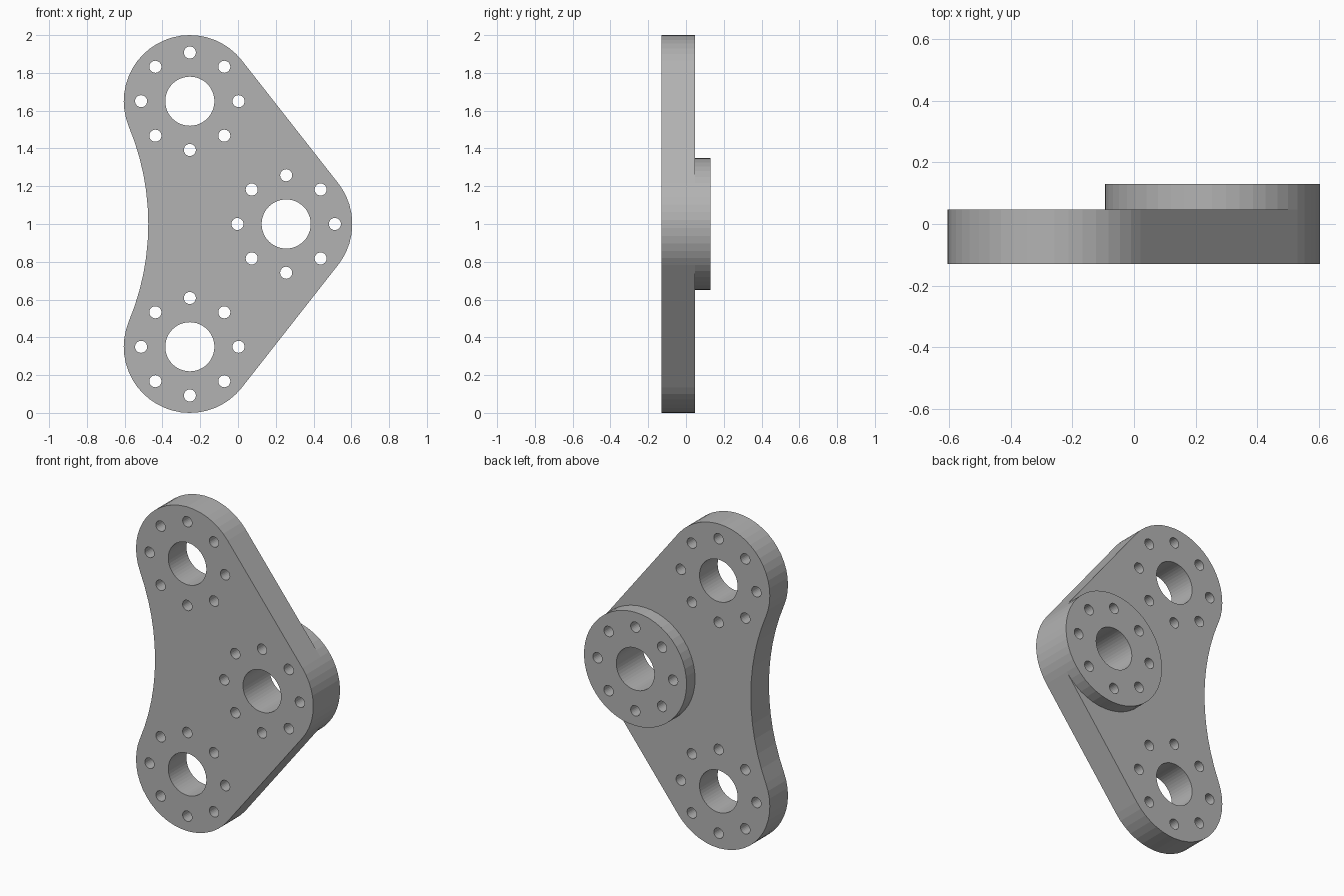
import bpy
from math import atan2, ceil, cos, hypot, pi, radians, sin

if "Cube" in bpy.data.objects:
    bpy.data.objects.remove(bpy.data.objects["Cube"])

# Main dimensions
LOBE_R, BORE_R, BOLT_R, BOLT_CIRCLE = 0.35, 0.13, 0.032, 0.258
TOP, BOTTOM, SIDE = (-0.255, 1.65), (-0.255, 0.35), (0.255, 1.0)
WAIST_R = 1.34
WAIST = (-0.475 - WAIST_R, 1.0)
FRONT, STEP, BACK = -0.13, 0.047, 0.13

steel = bpy.data.materials.new("grey_steel")
steel.use_nodes = True
colour = (0.45, 0.45, 0.45, 1)
steel.diffuse_color = colour
steel.node_tree.nodes["Principled BSDF"].inputs["Base Color"].default_value = colour


def arc(centre, radius, start, end, step=radians(7.5)):
    n = ceil(abs(end - start) / step)
    angles = [start + (end - start) * i / n for i in range(n + 1)]
    return [(centre[0] + radius * cos(a), centre[1] + radius * sin(a)) for a in angles]


def circle(centre, radius, sides):
    return arc(centre, radius, 0, 2 * pi, 2 * pi / sides)[:-1]


def hole_pattern(centre):
    # Central bore with a ring of eight bolt holes
    holes = [circle(centre, BORE_R, 48)]
    for bolt_centre in circle(centre, BOLT_CIRCLE, 8):
        holes.append(circle(bolt_centre, BOLT_R, 24))
    return holes


def extruded(name, loops, y0, y1):
    # Filled profile with holes, extruded from y0 to y1
    curve = bpy.data.curves.new(name, "CURVE")
    curve.dimensions = "2D"
    curve.fill_mode = "BOTH"
    curve.extrude = (y1 - y0) / 2
    for loop in loops:
        spline = curve.splines.new("POLY")
        spline.points.add(len(loop) - 1)
        for point, (x, z) in zip(spline.points, loop):
            point.co = (x, z, 0, 1)
        spline.use_cyclic_u = True
    curve.materials.append(steel)
    obj = bpy.data.objects.new(name, curve)
    bpy.context.collection.objects.link(obj)
    obj.rotation_euler.x = pi / 2
    obj.location.y = (y0 + y1) / 2
    bpy.ops.object.select_all(action="DESELECT")
    obj.select_set(True)
    bpy.context.view_layer.objects.active = obj
    bpy.ops.object.convert(target="MESH")
    bpy.ops.object.shade_flat()
    return obj


# Tangent angles of the straight flanks and the concave waist
flank = atan2(SIDE[0] - TOP[0], TOP[1] - SIDE[1])
waist = atan2(TOP[1] - WAIST[1], TOP[0] - WAIST[0])

# Three-lobed plate
outline = arc(SIDE, LOBE_R, -flank, flank)
outline += arc(TOP, LOBE_R, flank, pi + waist)
outline += arc(WAIST, WAIST_R, waist, -waist, radians(4))[1:-1]
outline += arc(BOTTOM, LOBE_R, pi - waist, 2 * pi - flank)
plate_holes = [h for c in (TOP, BOTTOM, SIDE) for h in hole_pattern(c)]
extruded("plate", [outline] + plate_holes, FRONT, STEP)

# Raised round boss on the back of the side lobe
rim = arc(SIDE, LOBE_R, -flank, flank) + arc(SIDE, LOBE_R, flank, 2 * pi - flank)[1:-1]
extruded("boss", [rim] + hole_pattern(SIDE), STEP, BACK)
